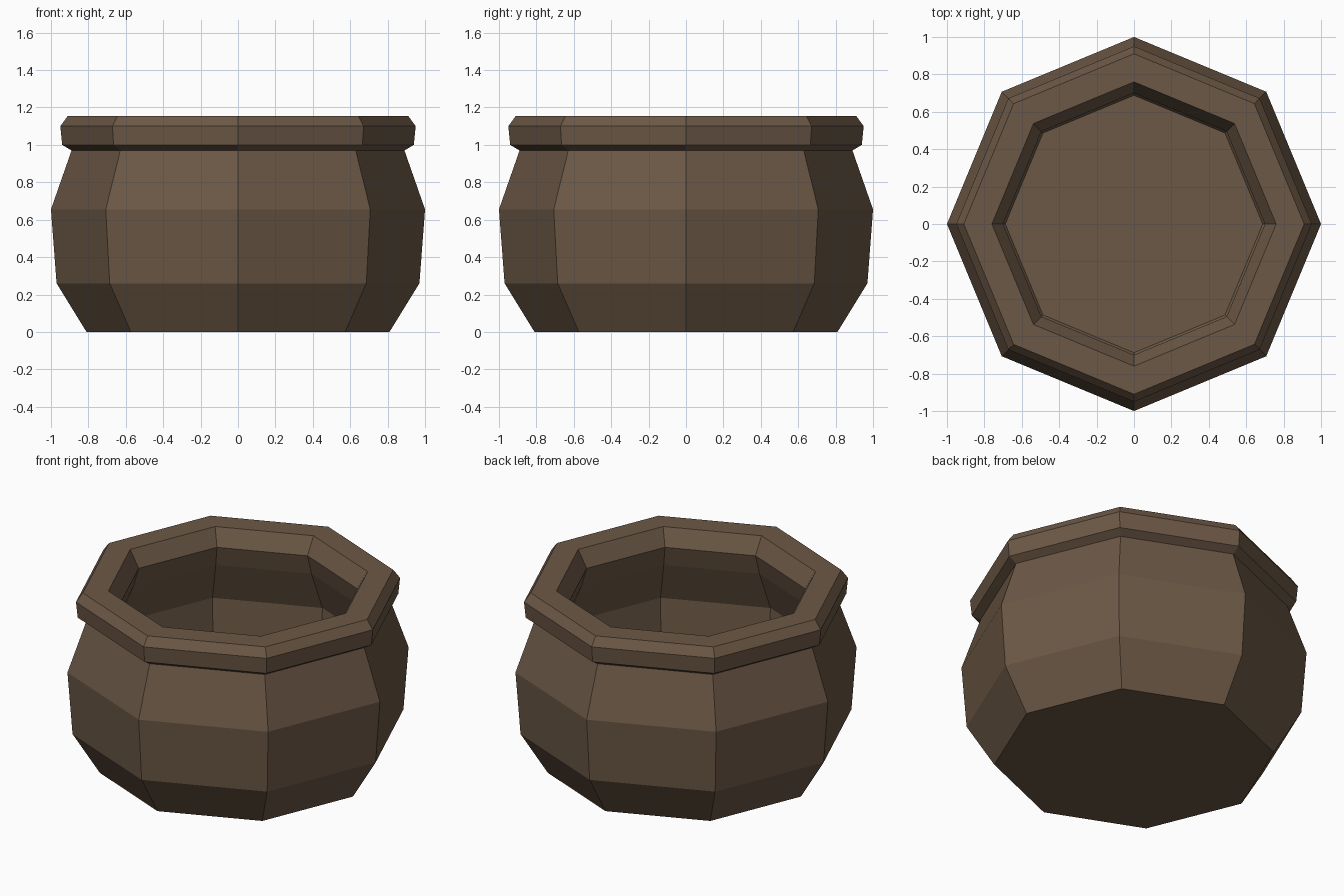
import bpy
import bmesh
from math import cos, sin, tau

SIDES = 8

cube = bpy.data.objects.get("Cube")
if cube:
    bpy.data.objects.remove(cube, do_unlink=True)

# One brown clay colour for the whole pot
clay = bpy.data.materials.new("brown clay")
clay.use_nodes = True
color = (0.15, 0.098, 0.061, 1)
clay.diffuse_color = color
clay.node_tree.nodes["Principled BSDF"].inputs["Base Color"].default_value = color

# Wall profile as (radius, height): outside going up, over the lip, down inside
outer_wall = [(0.81, 0), (0.97, 0.26), (1.0, 0.655), (0.89, 0.97)]
lip = [(0.94, 1.0), (0.95, 1.1), (0.91, 1.155), (0.76, 1.155), (0.70, 1.05)]
inner_wall = [(0.74, 0.92), (0.85, 0.66), (0.82, 0.28), (0.688, 0.09)]


def lathe(name, profile, material):
    """Turn a profile into a faceted vessel closed by a base and an inner floor."""
    bm = bmesh.new()
    rings = [[bm.verts.new((r * cos(tau * i / SIDES), r * sin(tau * i / SIDES), z))
              for i in range(SIDES)] for r, z in profile]
    for low, high in zip(rings, rings[1:]):
        for i in range(SIDES):
            j = (i + 1) % SIDES
            bm.faces.new((low[i], low[j], high[j], high[i]))
    bm.faces.new(reversed(rings[0]))
    bm.faces.new(rings[-1])
    bmesh.ops.recalc_face_normals(bm, faces=bm.faces)
    mesh = bpy.data.meshes.new(name)
    bm.to_mesh(mesh)
    bm.free()
    mesh.materials.append(material)
    obj = bpy.data.objects.new(name, mesh)
    bpy.context.collection.objects.link(obj)
    return obj


lathe("clay_pot", outer_wall + lip + inner_wall, clay)
